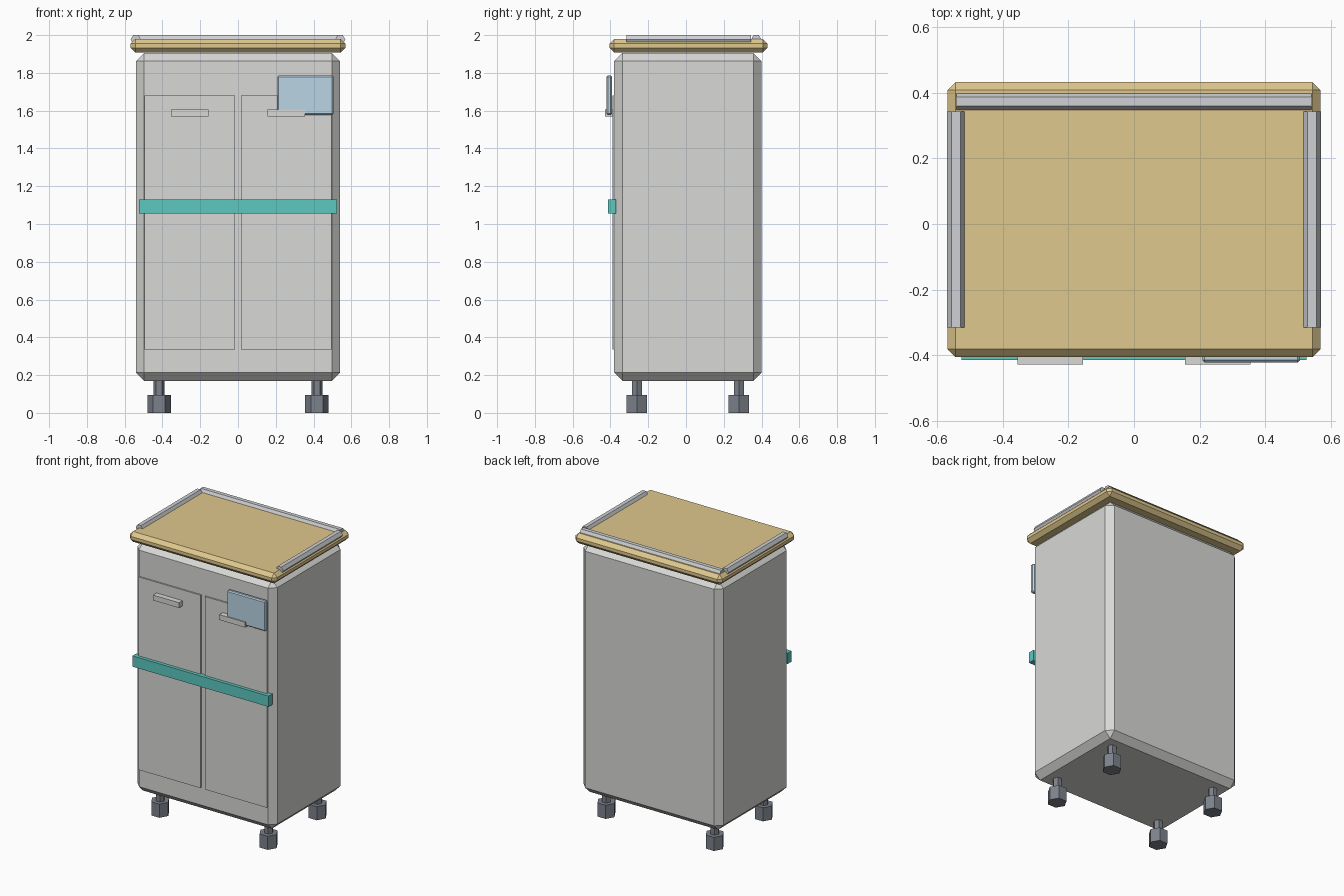
import bpy
import bmesh
from math import cos, sin, tau
from mathutils import Vector

if "Cube" in bpy.data.objects:
    bpy.data.objects.remove(bpy.data.objects["Cube"], do_unlink=True)


def material(name, r, g, b):
    m = bpy.data.materials.new(name)
    m.use_nodes = True
    m.diffuse_color = (r, g, b, 1)
    m.node_tree.nodes["Principled BSDF"].inputs["Base Color"].default_value = (r, g, b, 1)
    return m


PAINT = material("light grey paint", 0.69, 0.69, 0.67)
WOOD = material("pale wood", 0.74, 0.58, 0.27)
TEAL = material("teal plastic", 0.11, 0.58, 0.53)
GLASS = material("pale blue panel", 0.50, 0.66, 0.78)
STEEL = material("rail steel", 0.63, 0.64, 0.66)
RUBBER = material("slate grey caster", 0.20, 0.22, 0.26)


def finish(name, bm, mat):
    bmesh.ops.recalc_face_normals(bm, faces=bm.faces[:])
    mesh = bpy.data.meshes.new(name)
    bm.to_mesh(mesh)
    bm.free()
    mesh.materials.append(mat)
    obj = bpy.data.objects.new(name, mesh)
    bpy.context.collection.objects.link(obj)
    return obj


def box(name, xs, ys, zs, mat, chamfer=0):
    """Box between the given limits, with optional single-step chamfers."""
    bm = bmesh.new()
    bmesh.ops.create_cube(bm, size=1)
    for v in bm.verts:
        v.co = [lo + (c + 0.5) * (hi - lo) for c, (lo, hi) in zip(v.co, (xs, ys, zs))]
    obj = finish(name, bm, mat)
    if chamfer:
        mod = obj.modifiers.new("chamfer", "BEVEL")
        mod.width = chamfer
        mod.segments = 1
        mod.limit_method = "NONE"
    return obj


def hex_bar(name, start, end, radius, mat):
    """Six-sided bar between two points, with its corners pointing sideways."""
    start, end = Vector(start), Vector(end)
    axis = (end - start).normalized()
    side = Vector((0, 1, 0)) if abs(axis.x) > 0.5 else Vector((1, 0, 0))
    up = axis.cross(side)
    bm = bmesh.new()
    ring = [bm.verts.new(start + radius * (cos(tau * k / 6) * side + sin(tau * k / 6) * up))
            for k in range(6)]
    cap = bm.faces.new(ring)
    grown = bmesh.ops.extrude_face_region(bm, geom=[cap], use_keep_orig=True)["geom"]
    bmesh.ops.translate(bm, vec=end - start,
                        verts=[g for g in grown if isinstance(g, bmesh.types.BMVert)])
    return finish(name, bm, mat)


# Cabinet and worktop
box("cabinet_body", (-0.54, 0.54), (-0.38, 0.40), (0.17, 1.905), PAINT, 0.043)
box("worktop", (-0.568, 0.568), (-0.405, 0.432), (1.908, 1.98), WOOD, 0.025)

# Doors, handles, rails and casters in mirrored pairs
for label, s in (("left", 1), ("right", -1)):
    box(label + "_door", sorted((s * 0.017, s * 0.495)), (-0.39, -0.37), (0.335, 1.68), PAINT)
    box(label + "_handle", sorted((s * 0.155, s * 0.355)), (-0.428, -0.385), (1.568, 1.605), PAINT)
    hex_bar(label + "_rail", (s * 0.541, -0.315, 1.976), (s * 0.541, 0.343, 1.976), 0.0275, STEEL)
    for end, y in (("front", -0.26), ("back", 0.28)):
        x = s * 0.418
        hex_bar(f"{end}_{label}_stem", (x, y, 0.08), (x, y, 0.19), 0.03, RUBBER)
        hex_bar(f"{end}_{label}_wheel", (x, y, 0), (x, y, 0.095), 0.062, RUBBER)

hex_bar("back_rail", (-0.54, 0.372, 1.976), (0.54, 0.372, 1.976), 0.0275, STEEL)

# Front fittings
box("front_band", (-0.525, 0.525), (-0.413, -0.37), (1.055, 1.13), TEAL)
box("display_panel", (0.208, 0.505), (-0.421, -0.392), (1.577, 1.786), GLASS, 0.007)
